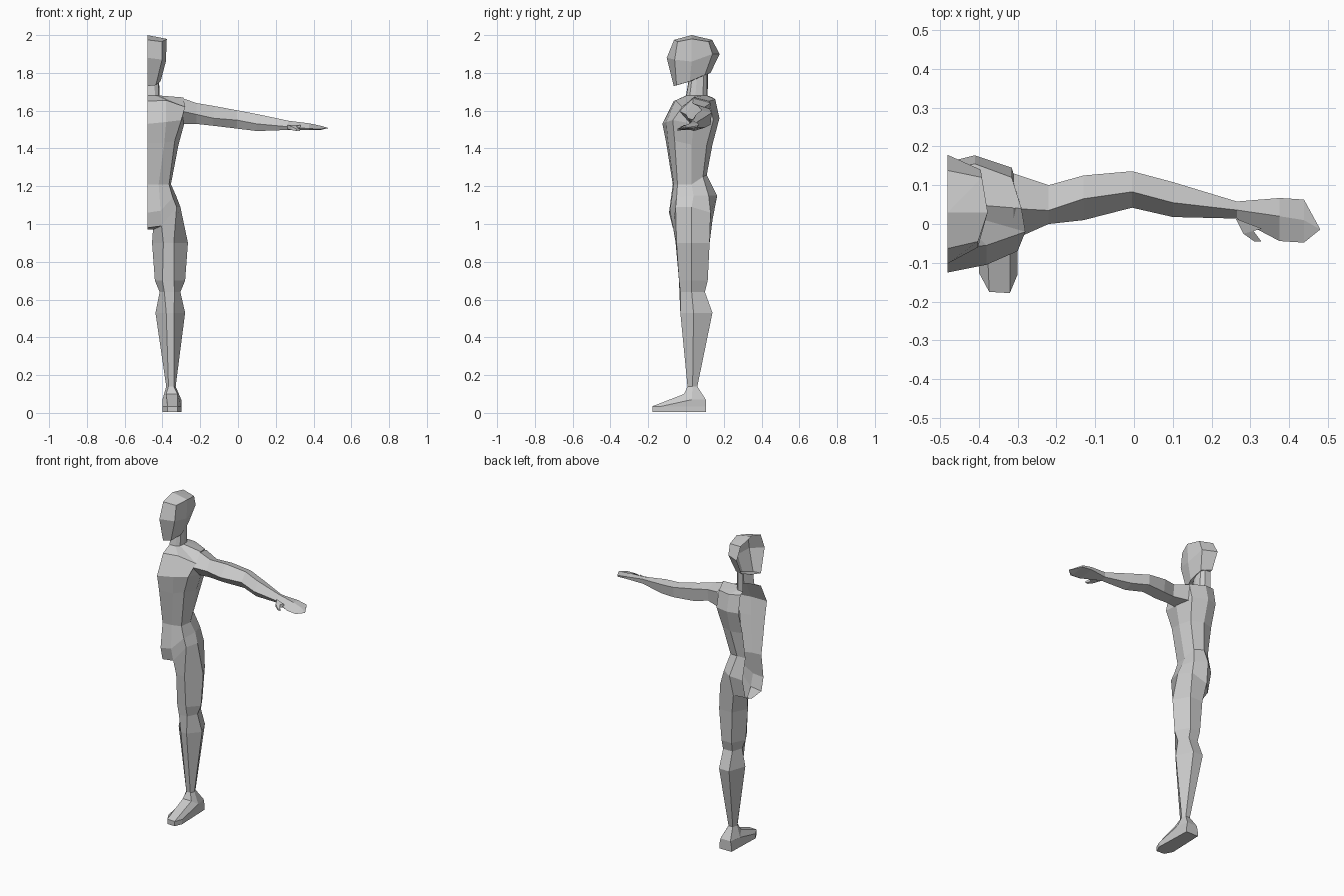
import bpy, bmesh

MID = -0.48  # x of the open centre line

skin = bpy.data.materials.new("plain_grey")
skin.diffuse_color = (0.6, 0.6, 0.6, 1)


def loft(name, rings, closed=True, caps=(), off=MID, flip=False):
    """Skin rings of (x, y, z) points; a one-point ring makes a tip."""
    n = max(len(r) for r in rings)
    bm = bmesh.new()
    rows = [[bm.verts.new((p[0] + off, p[1], p[2])) for p in (r * n if len(r) == 1 else r)]
            for r in rings]
    for a, b in zip(rows, rows[1:]):
        for i in range(n if closed else n - 1):
            j = (i + 1) % n
            bm.faces.new((a[i], a[j], b[j], b[i]))
    for c in caps:
        bm.faces.new(rows[c])
    bmesh.ops.remove_doubles(bm, verts=bm.verts, dist=0.0005)
    bmesh.ops.recalc_face_normals(bm, faces=bm.faces)
    if flip:
        bmesh.ops.reverse_faces(bm, faces=bm.faces)
    me = bpy.data.meshes.new(name)
    bm.to_mesh(me)
    bm.free()
    me.materials.append(skin)
    ob = bpy.data.objects.new(name, me)
    bpy.context.collection.objects.link(ob)
    return ob


def level(z, pts):
    return [(x, y, z) for x, y in pts]


# Torso and neck: half rings from centre front round the side to centre back
hip = [(0, -.07, .98), (.075, -.07, .99), (.155, -.055, 1.09), (.175, .03, 1.09),
       (.15, .13, 1.06), (.05, .14, 1.02), (0, .09, 1.0)]
neck = [(0, 0), (.04, .003), (.06, .02), (.065, .05), (.06, .09), (.04, .11), (0, .115)]
loft("torso", [
    hip,
    [(0, -.09, 1.06), (.07, -.085, 1.07), (.135, -.05, 1.14), (.152, .04, 1.15),
     (.13, .12, 1.15), (.06, .165, 1.15), (0, .12, 1.12)],
    [(0, -.07, 1.21), (.06, -.065, 1.21), (.115, -.045, 1.21), (.125, .03, 1.21),
     (.105, .09, 1.25), (.045, .11, 1.26), (0, .09, 1.25)],
    [(0, -.105, 1.43), (.09, -.095, 1.43), (.145, -.06, 1.44), (.165, .03, 1.42),
     (.145, .11, 1.42), (.07, .14, 1.42), (0, .12, 1.42)],
    [(0, -.125, 1.53), (.1, -.105, 1.54), (.18, -.07, 1.55), (.195, .04, 1.53),
     (.165, .145, 1.55), (.07, .177, 1.56), (0, .16, 1.56)],
    [(0, -.065, 1.65), (.1, -.055, 1.655), (.2, -.02, 1.62), (.19, .04, 1.67),
     (.165, .12, 1.65), (.07, .155, 1.66), (0, .14, 1.67)],
    level(1.68, neck),
    [(x * .95, y * .9 + .012, 1.75 + y * .4) for x, y in neck],
], closed=False)

# Crotch panel between the hip edge and the inner thigh
inner = (.03, .03, .97)
loft("crotch", [[hip[0], hip[1]], [(0, .03, .97), inner], [hip[6], hip[5]]],
     closed=False)

# Leg and foot: inner, front pair, outer, back pair
leg = [
    [inner] + hip[1:6],
    level(.9, [(.025, .03), (.085, -.055), (.14, -.05), (.215, .03), (.16, .125), (.07, .125)]),
    level(.7, [(.04, .03), (.08, -.037), (.14, -.037), (.2, .03), (.15, .115), (.08, .115)]),
    level(.64, [(.065, .03), (.09, -.035), (.145, -.03), (.175, .03), (.15, .1), (.085, .1)]),
    level(.53, [(.043, .03), (.1, -.03), (.14, -.03), (.2, .04), (.15, .14), (.08, .14)]),
    level(.14, [(.1, .03), (.112, .008), (.14, .008), (.15, .035), (.14, .06), (.11, .06)]),
    [(.08, .03, .07), (.1, -.01, .1), (.16, -.01, .1), (.18, .03, .07),
     (.165, .105, .07), (.095, .105, .07)],
]
sole = [(.08, -.125), (.107, -.175), (.16, -.178), (.18, -.13), (.172, .105), (.088, .105)]
loft("leg_and_foot", leg + [level(.035, sole), level(.005, sole)], caps=(-1,))

# Head: half rings from jaw to crown
loft("head", [
    [(0, .03, 1.757)],
    [(0, -.065, 1.73), (.045, -.05, 1.735), (.07, .02, 1.755), (.06, .1, 1.79), (0, .13, 1.8)],
    [(0, -.102, 1.88), (.078, -.06, 1.87), (.098, .03, 1.86), (.085, .14, 1.9), (0, .178, 1.9)],
    [(0, -.063, 1.975), (.078, -.045, 1.965), (.103, .03, 1.98), (.088, .12, 1.965),
     (0, .138, 1.975)],
    [(0, .03, 2.0)],
], closed=False)

# Arm and hand: (x, then y, z of ridge, back top, back bottom, underside, front)
arm = [
    (-.31, (.04, 1.672), (.13, 1.64), (.12, 1.54), (.02, 1.53), (-.04, 1.6)),
    (-.22, (.035, 1.64), (.1, 1.62), (.09, 1.545), (.03, 1.53), (0, 1.58)),
    (-.13, (.065, 1.625), (.125, 1.61), (.115, 1.53), (.04, 1.52), (.01, 1.56)),
    (-.005, (.083, 1.602), (.136, 1.59), (.13, 1.525), (.07, 1.505), (.042, 1.55)),
    (.1, (.055, 1.582), (.108, 1.57), (.1, 1.51), (.04, 1.492), (.018, 1.53)),
    (.265, (.036, 1.547), (.058, 1.54), (.055, 1.51), (.025, 1.498), (.014, 1.515)),
    (.375, (.02, 1.533), (.067, 1.53), (.064, 1.515), (-.03, 1.498), (-.044, 1.505)),
    (.438, (.01, 1.52), (.063, 1.52), (.06, 1.51), (-.03, 1.498), (-.048, 1.503)),
]
loft("arm_and_hand", [[(x, y, z) for y, z in pts] for x, *pts in arm]
     + [[(.48, -.014, 1.508)]], off=0)

# Thumb
loft("thumb", [
    [(.262, .014, 1.525), (.33, -.012, 1.525), (.33, -.012, 1.503), (.262, .014, 1.503)],
    [(.282, -.025, 1.517), (.308, -.018, 1.517), (.308, -.018, 1.498), (.282, -.025, 1.498)],
    [(.31, -.045, 1.502), (.328, -.045, 1.502), (.328, -.045, 1.492), (.31, -.045, 1.492)],
], caps=(-1,), off=0)
